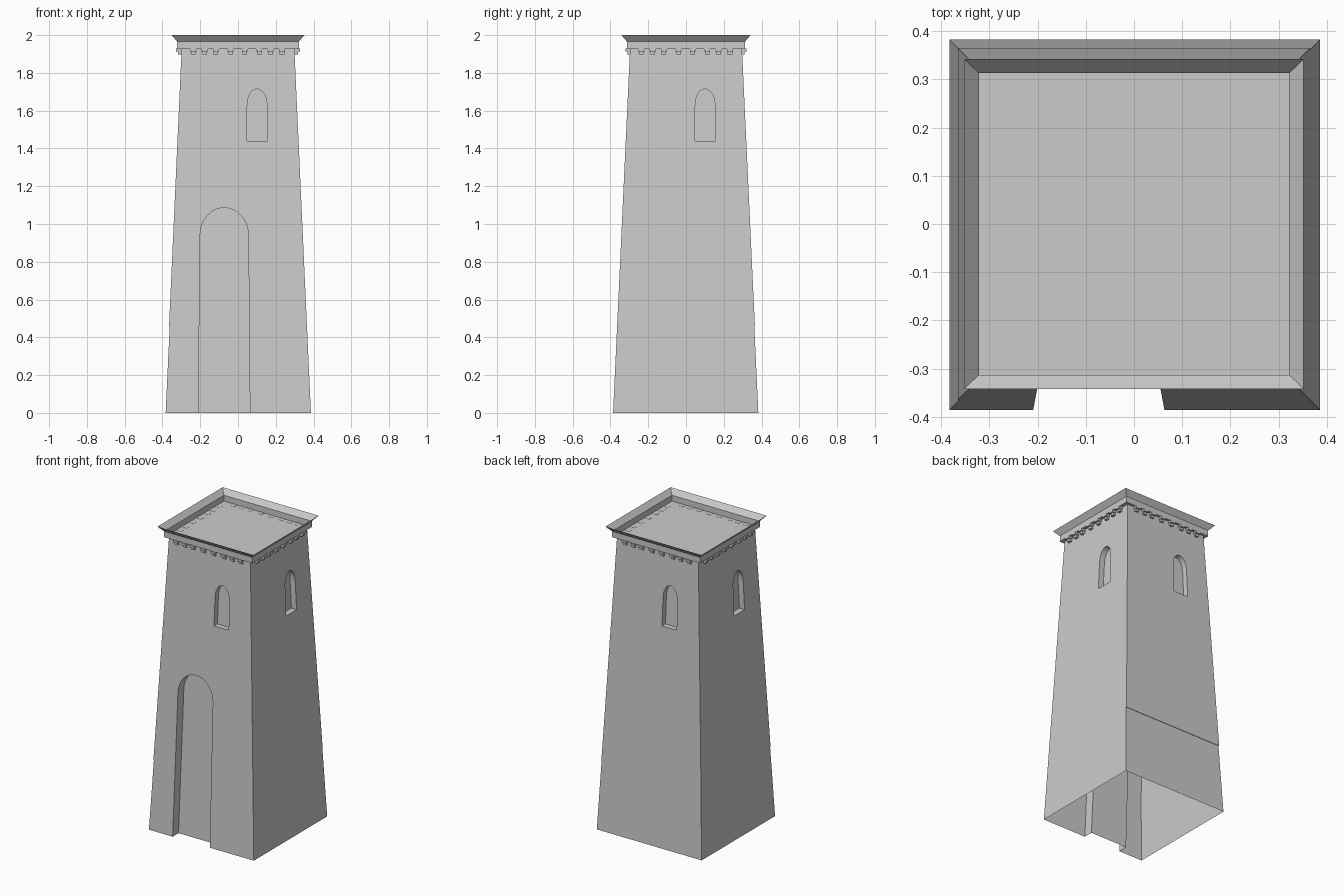
import bpy, bmesh, math
from mathutils import Matrix

if "Cube" in bpy.data.objects:
    bpy.data.objects.remove(bpy.data.objects["Cube"])

BASE, SLOPE, FLOOR_Z = 0.386, 0.0465, 1.927


def wall(z):
    return BASE - SLOPE * z


def make_object(name, bm):
    bmesh.ops.recalc_face_normals(bm, faces=bm.faces)
    mesh = bpy.data.meshes.new(name)
    bm.to_mesh(mesh)
    bm.free()
    ob = bpy.data.objects.new(name, mesh)
    bpy.context.collection.objects.link(ob)
    return ob


def loft(bm, sections):
    """Rectangular rings (half x, half y, z) joined by side faces."""
    rings = [[bm.verts.new((sx * hx, sy * hy, z))
              for sx, sy in ((-1, -1), (1, -1), (1, 1), (-1, 1))]
             for hx, hy, z in sections]
    for a, b in zip(rings, rings[1:]):
        for i in range(4):
            j = (i + 1) % 4
            bm.faces.new((a[i], a[j], b[j], b[i]))
    return rings


def arch(u, half_bottom, half, z0, spring, top, n=12):
    """Outline of an arched opening, as (u, z) points."""
    pts = [(u - half_bottom, z0), (u + half_bottom, z0)]
    for i in range(n + 1):
        a = math.pi * i / n
        pts.append((u + half * math.cos(a), spring + (top - spring) * math.sin(a)))
    return pts


def cutter(name, outline, depth, side):
    """Prism whose back face runs parallel to the leaning wall."""
    bm = bmesh.new()
    front = [bm.verts.new((u, -0.6, z)) for u, z in outline]
    back = [bm.verts.new((u, depth - wall(z), z)) for u, z in outline]
    bm.faces.new(front)
    bm.faces.new(back[::-1])
    for i in range(len(front)):
        j = (i + 1) % len(front)
        bm.faces.new((front[i], front[j], back[j], back[i]))
    bm.transform(Matrix.Rotation(side * math.pi / 2, 4, 'Z'))
    return make_object(name, bm)


# Tapered tower body, solid while the recesses are cut
bm = bmesh.new()
rings = loft(bm, [(BASE, BASE, 0), (wall(FLOOR_Z) + 0.002, wall(FLOOR_Z), FLOOR_Z)])
bm.faces.new(rings[0][::-1])
bm.faces.new(rings[1])
tower = make_object("tower_body", bm)

# Door recess, one window per side, shallow plinth step on back and left
cutters = [cutter("door_cutter", arch(-0.073, 0.137, 0.128, -0.1, 0.94, 1.086, 16), 0.062, 0)]
for side in range(4):
    cutters.append(cutter("window_cutter", arch(0.101, 0.054, 0.052, 1.44, 1.63, 1.715), 0.036, side))
for side in (2, 3):
    cutters.append(cutter("step_cutter", [(-0.6, -0.1), (0.6, -0.1), (0.6, 0.46), (-0.6, 0.46)], 0.003, side))
for c in cutters:
    c.hide_render = True
    mod = tower.modifiers.new("cut", 'BOOLEAN')
    mod.operation, mod.solver, mod.object = 'DIFFERENCE', 'EXACT', c

# Apply the cuts, then open the top and bottom so the walls are thin shells
deps = bpy.context.evaluated_depsgraph_get()
result = bpy.data.meshes.new_from_object(tower.evaluated_get(deps))
tower.modifiers.clear()
bm = bmesh.new()
bm.from_mesh(result)
caps = [f for f in bm.faces if all(v.co.z < 1e-4 for v in f.verts)
        or all(v.co.z > FLOOR_Z - 1e-4 for v in f.verts)]
bmesh.ops.delete(bm, geom=caps, context='FACES')
bm.to_mesh(result)
bm.free()
tower.data = result
for c in cutters:
    bpy.data.objects.remove(c)

# Roof floor with upright band and flared rim
bm = bmesh.new()
rings = loft(bm, [(0.322, 0.313, FLOOR_Z), (0.322, 0.313, 1.966), (0.352, 0.342, 2.0)])
bm.faces.new(rings[0])
make_object("roof_parapet", bm)

# Stepped corbels under the band
SPOTS = (-0.237, -0.176, -0.117, -0.039, 0.036, 0.112, 0.172, 0.233)


def box(bm, u, width, y0, y1, z0, z1):
    m = (Matrix.Translation((u, (y0 + y1) / 2, (z0 + z1) / 2))
         @ Matrix.Diagonal((width, y1 - y0, z1 - z0, 1)))
    bmesh.ops.create_cube(bm, size=1, matrix=m)


for side, name in enumerate(("front", "right", "back", "left")):
    reach = 0.327 if side % 2 else 0.319
    bm = bmesh.new()
    for u in SPOTS:
        u = u if side in (0, 1) else -u
        box(bm, u, 0.032, -reach, -0.284, 1.913, FLOOR_Z + 0.001)
        box(bm, u, 0.024, -reach + 0.01, -0.284, 1.897, 1.913)
    bm.transform(Matrix.Rotation(side * math.pi / 2, 4, 'Z'))
    make_object(name + "_corbels", bm)
